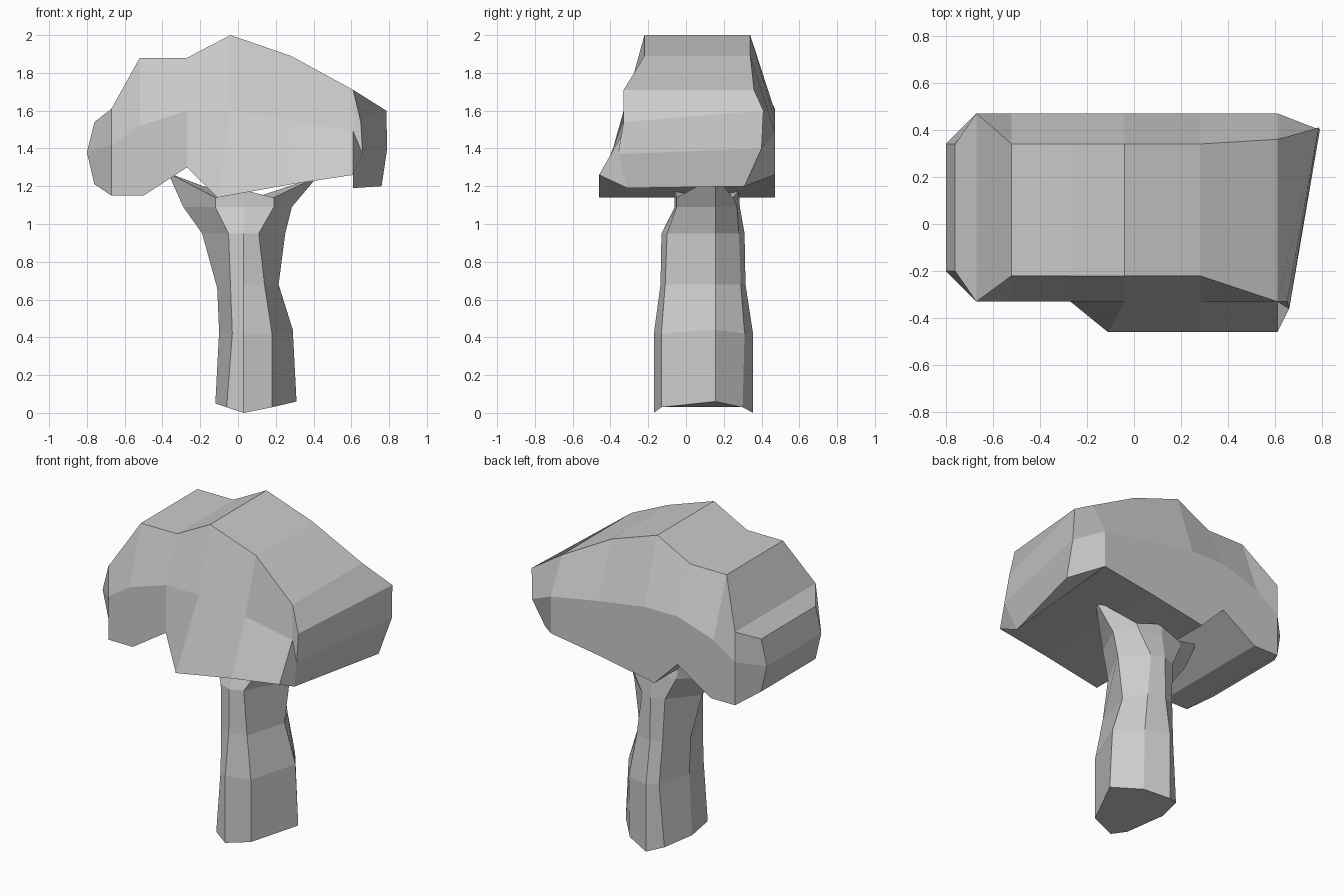
import bpy
import bmesh


def loft(name, rings, end_faces):
    """Skin a list of equal-length rings; end_faces(bm, ring) closes each end."""
    bm = bmesh.new()
    rows = [[bm.verts.new(p) for p in r] for r in rings]
    n = len(rows[0])
    for a, b in zip(rows, rows[1:]):
        for i in range(n):
            j = (i + 1) % n
            bm.faces.new((a[i], a[j], b[j], b[i]))
    end_faces(bm, rows[0], False)
    end_faces(bm, rows[-1], True)
    bmesh.ops.recalc_face_normals(bm, faces=bm.faces)
    me = bpy.data.meshes.new(name)
    bm.to_mesh(me)
    bm.free()
    ob = bpy.data.objects.new(name, me)
    bpy.context.collection.objects.link(ob)
    return ob


# Canopy: slices along x, each running front bottom-mid-top, then back top-mid-bottom
def canopy_slice(x, z_top, yf_top, yb_top, z_mid, x_bot, z_bot, yf_bot):
    return [(x_bot, yf_bot, z_bot), (x, -0.33, z_mid), (x, yf_top, z_top),
            (x, yb_top, z_top), (x, 0.47, z_mid), (x_bot, 0.47, z_bot)]


slices = [canopy_slice(*s) for s in (
    (-0.67, 1.61, -0.33, 0.47, 1.42, -0.67, 1.15, -0.33),
    (-0.52, 1.88, -0.22, 0.34, 1.52, -0.50, 1.15, -0.33),
    (-0.27, 1.88, -0.22, 0.34, 1.60, -0.27, 1.30, -0.33),
    (-0.04, 2.00, -0.22, 0.34, 1.60, -0.11, 1.14, -0.46),
    (0.28, 1.89, -0.22, 0.34, 1.55, 0.28, 1.21, -0.46),
    (0.61, 1.71, -0.33, 0.36, 1.49, 0.61, 1.26, -0.46))]
left_cap = [(-0.76, -0.20, 1.21), (-0.80, -0.20, 1.38), (-0.76, -0.20, 1.54),
            (-0.76, 0.34, 1.54), (-0.80, 0.34, 1.38), (-0.76, 0.34, 1.21)]
right_cap = [(0.61, -0.31, 1.19), (0.66, -0.36, 1.37), (0.65, -0.33, 1.54),
             (0.785, 0.41, 1.60), (0.79, 0.40, 1.40), (0.76, 0.31, 1.20)]


def canopy_end(bm, r, last):
    bm.faces.new((r[0], r[1], r[4], r[5]))
    bm.faces.new((r[1], r[2], r[3], r[4]))


loft("canopy", [left_cap] + slices + [right_cap], canopy_end)


# Trunk: eight-sided rings, counter-clockwise from the front point
def trunk_ring(xl, xil, xir, xr, yf, yif, yib, yb, z_front, z_inner, z_left, z_right):
    return [(0.03, yf, z_front), (xir, yif, z_inner), (xr, 0.155, z_right),
            (xir, yib, z_inner), (0.03, yb, z_front), (xil, yib, z_inner),
            (xl, 0.11, z_left), (xil, yif, z_inner)]


trunk = [trunk_ring(*r) for r in (
    (-0.12, -0.06, 0.18, 0.31, -0.17, -0.13, 0.30, 0.355, 0.00, 0.03, 0.05, 0.06),
    (-0.10, -0.03, 0.18, 0.29, -0.17, -0.13, 0.31, 0.355, 0.42, 0.42, 0.43, 0.44),
    (-0.11, -0.04, 0.14, 0.215, -0.135, -0.11, 0.29, 0.315, 0.68, 0.68, 0.66, 0.68),
    (-0.19, -0.05, 0.11, 0.25, -0.13, -0.10, 0.28, 0.31, 0.95, 0.95, 0.95, 0.95),
    (-0.29, -0.12, 0.19, 0.285, -0.06, -0.05, 0.27, 0.285, 1.09, 1.09, 1.09, 1.09),
    # the sides flare up into two branch tips
    (-0.37, -0.12, 0.19, 0.42, -0.06, -0.05, 0.25, 0.28, 1.18, 1.14, 1.27, 1.25))]


def trunk_end(bm, r, last):
    if last:
        c = bm.verts.new((0.03, 0.12, 1.12))
        for i in range(8):
            bm.faces.new((r[i], r[(i + 1) % 8], c))
    else:
        bm.faces.new(r)


loft("trunk", trunk, trunk_end)
